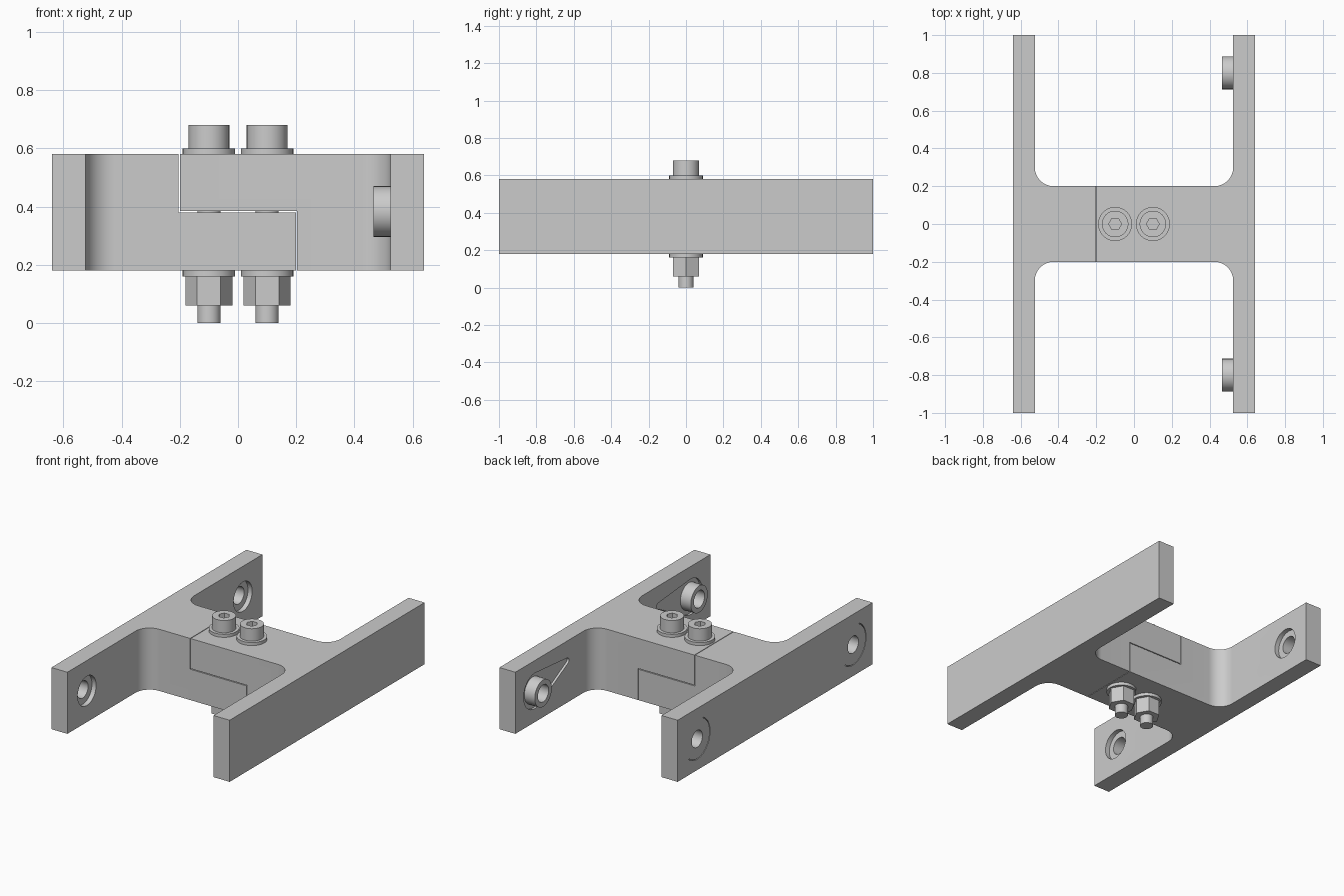
import bpy, bmesh, math
from mathutils import Vector
from mathutils.geometry import convex_hull_2d

cube = bpy.data.objects.get("Cube")
if cube:
    bpy.data.objects.remove(cube, do_unlink=True)

grey = bpy.data.materials.new("plain grey")
grey.use_nodes = True
grey.diffuse_color = (0.6, 0.6, 0.6, 1)
grey.node_tree.nodes["Principled BSDF"].inputs["Base Color"].default_value = (0.6, 0.6, 0.6, 1)

Z0, Z1, MID = 0.18, 0.58, 0.383        # bracket bottom, top and centre height
INNER, OUTER = 0.525, 0.64             # side plate faces
PIVOT = 0.8                            # distance of each boss from the middle


def arc(cx, cy, r, start=0, end=360, n=48):
    """Points along an arc; a full circle leaves out the repeated end point."""
    steps = n if end - start == 360 else n - 1
    angles = [math.radians(start + (end - start) * i / steps) for i in range(n)]
    return [(cx + r * math.cos(a), cy + r * math.sin(a)) for a in angles]


def prism(name, outline, axis, low, high):
    """Extrude a flat outline along x (outline in y, z) or z (outline in x, y)."""
    bm = bmesh.new()
    place = (lambda p: (low, *p)) if axis == "x" else (lambda p: (*p, low))
    face = bm.faces.new([bm.verts.new(place(p)) for p in outline])
    new = bmesh.ops.extrude_face_region(bm, geom=[face])["geom"]
    shift = Vector((high - low, 0, 0) if axis == "x" else (0, 0, high - low))
    bmesh.ops.translate(bm, vec=shift, verts=[v for v in new if isinstance(v, bmesh.types.BMVert)])
    bmesh.ops.recalc_face_normals(bm, faces=bm.faces)
    mesh = bpy.data.meshes.new(name)
    bm.to_mesh(mesh)
    bm.free()
    mesh.materials.append(grey)
    obj = bpy.data.objects.new(name, mesh)
    bpy.context.collection.objects.link(obj)
    return obj


def cut(target, outline, axis, low, high):
    """Subtract an extruded outline from the target."""
    cutter = prism("cutter", outline, axis, low, high)
    cutter.hide_render = True
    mod = target.modifiers.new("cut", "BOOLEAN")
    mod.operation, mod.solver, mod.object = "DIFFERENCE", "EXACT", cutter
    bpy.context.view_layer.objects.active = target
    bpy.ops.object.modifier_apply(modifier=mod.name)
    bpy.data.objects.remove(cutter, do_unlink=True)


def box(x0, x1, y0, y1):
    return [(x0, y0), (x1, y0), (x1, y1), (x0, y1)]


def bracket(name, s):
    """T-shaped half: long side plate, filleted web and a lap reaching past the middle."""
    half = [(-0.2, 0.2)] + arc(INNER - 0.1, 0.3, 0.1, -90, 0, 16) + [(INNER, 1), (OUTER, 1)]
    outline = half + [(x, -y) for x, y in reversed(half)]
    return prism(name, [(s * x, y) for x, y in outline], "z", Z0, Z1)


# Two brackets joined by a half-lap
right_bracket = bracket("upper_lap_bracket", 1)
cut(right_bracket, box(-1, 0.203, -0.25, 0.25), "z", 0, 0.385)
left_bracket = bracket("lower_lap_bracket", -1)
cut(left_bracket, box(-0.204, 1, -0.25, 0.25), "z", 0.38, 1)

parts = [right_bracket, left_bracket]
for side, s in (("front", -1), ("back", 1)):
    y = s * PIVOT
    hole = arc(y, MID, 0.055)

    # Teardrop pocket with a hollow boss
    points = arc(y, MID, 0.115) + arc(s * 0.47, 0.45, 0.02, n=16)
    teardrop = [points[i] for i in convex_hull_2d(points)]
    cut(right_bracket, teardrop, "x", INNER - 0.1, INNER + 0.015)
    boss = prism(side + "_boss", arc(y, MID, 0.087), "x", 0.465, INNER + 0.04)
    for obj in (right_bracket, boss):
        cut(obj, hole, "x", 0.4, 0.59)
    parts.append(boss)

    # Counterbored pivot hole and a fine curved groove on the outside
    cut(left_bracket, arc(y, MID, 0.095), "x", -INNER - 0.03, -INNER + 0.1)
    cut(left_bracket, hole, "x", -0.8, -0.4)
    groove = arc(y, MID, 0.133, 119, 309, 30) + arc(y, MID, 0.128, 119, 309, 30)[::-1]
    cut(left_bracket, groove, "x", -0.8, -OUTER + 0.008)

# Clamping bolts with washers and hexagonal nuts
for side, x in (("right", -0.1), ("left", 0.1)):
    head = prism(side + "_bolt_head", arc(x, 0, 0.07), "z", 0.6, 0.68)
    cut(head, arc(x, 0, 0.034, n=6), "z", 0.635, 0.8)
    parts += [
        head,
        prism(side + "_top_washer", arc(x, 0, 0.09), "z", Z1, 0.6),
        prism(side + "_bolt_shank", arc(x, 0, 0.04), "z", 0, 0.61),
        prism(side + "_bottom_washer", arc(x, 0, 0.09), "z", 0.16, Z0),
        prism(side + "_nut", arc(x, 0, 0.081, n=6), "z", 0.06, 0.16),
    ]

bpy.ops.object.select_all(action="DESELECT")
for obj in parts:
    obj.select_set(True)
bpy.context.view_layer.objects.active = right_bracket
bpy.ops.object.shade_smooth_by_angle(angle=math.radians(30))
